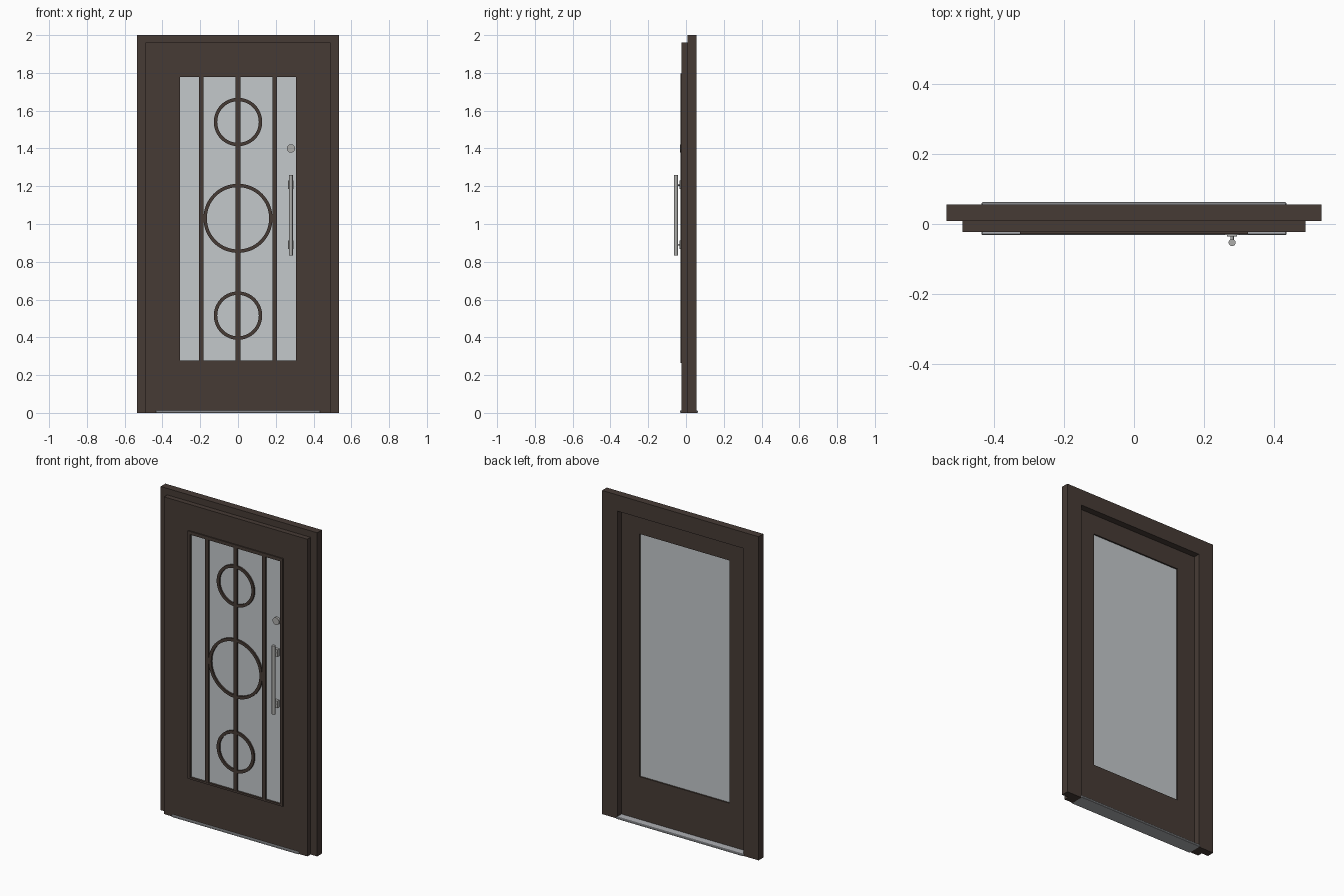
import bpy, bmesh, math
from mathutils import Matrix

cube = bpy.data.objects.get("Cube")
if cube:
    bpy.data.objects.remove(cube, do_unlink=True)


def material(name, rgb, roughness=0.6):
    mat = bpy.data.materials.new(name)
    mat.use_nodes = True
    mat.diffuse_color = (*rgb, 1)
    bsdf = mat.node_tree.nodes["Principled BSDF"]
    bsdf.inputs["Base Color"].default_value = (*rgb, 1)
    bsdf.inputs["Roughness"].default_value = roughness
    return mat


WOOD = material("dark_brown_wood", (0.062, 0.044, 0.036))
GLASS = material("pale_glass", (0.55, 0.58, 0.60), 0.3)
STEEL = material("satin_steel", (0.42, 0.42, 0.41), 0.4)
ALUMINIUM = material("aluminium", (0.42, 0.43, 0.45), 0.4)


def finish(name, bm, mat, smooth=False):
    bmesh.ops.recalc_face_normals(bm, faces=bm.faces)
    mesh = bpy.data.meshes.new(name)
    bm.to_mesh(mesh)
    bm.free()
    mesh.materials.append(mat)
    obj = bpy.data.objects.new(name, mesh)
    bpy.context.collection.objects.link(obj)
    if smooth:
        bpy.ops.object.select_all(action="DESELECT")
        obj.select_set(True)
        bpy.context.view_layer.objects.active = obj
        bpy.ops.object.shade_smooth_by_angle()
    return obj


def box(name, x, y, z, mat):
    """Box from (min, max) pairs."""
    bm = bmesh.new()
    bmesh.ops.create_cube(bm, size=1)
    for v in bm.verts:
        v.co = [lo + (c + 0.5) * (hi - lo) for c, (lo, hi) in zip(v.co, (x, y, z))]
    return finish(name, bm, mat)


def prism(name, outline, y, mat):
    """Outline in x, z pushed through the depth y."""
    bm = bmesh.new()
    face = bm.faces.new([bm.verts.new((px, y[0], pz)) for px, pz in outline])
    new = bmesh.ops.extrude_face_region(bm, geom=[face])["geom"]
    verts = [g for g in new if isinstance(g, bmesh.types.BMVert)]
    bmesh.ops.translate(bm, verts=verts, vec=(0, y[1] - y[0], 0))
    return finish(name, bm, mat)


def arch(name, inner, outer, top_in, top_out, y):
    """Square three-sided surround, open at the floor."""
    right = [(outer, 0), (outer, top_out), (-outer, top_out), (-outer, 0)]
    left = [(-inner, 0), (-inner, top_in), (inner, top_in), (inner, 0)]
    return prism(name, right + left, y, WOOD)


def rod(name, centre, radius, length, axis, mat, sides=32):
    bm = bmesh.new()
    turn = Matrix.Rotation(math.pi / 2, 4, "X") if axis == "Y" else Matrix()
    bmesh.ops.create_cone(bm, cap_ends=True, segments=sides, radius1=radius, radius2=radius,
                          depth=length, matrix=Matrix.Translation(centre) @ turn)
    return finish(name, bm, mat, True)


def ring(name, z, radius, width, y, sides=64):
    """Flat hoop facing the front."""
    bm = bmesh.new()
    loops = []
    for i in range(sides):
        a = 2 * math.pi * i / sides
        section = [(radius, y[0]), (radius, y[1]), (radius - width, y[1]), (radius - width, y[0])]
        loops.append([bm.verts.new((r * math.cos(a), d, z + r * math.sin(a))) for r, d in section])
    for i, a in enumerate(loops):
        b = loops[(i + 1) % sides]
        for j in range(4):
            k = (j + 1) % 4
            bm.faces.new((a[j], a[k], b[k], b[j]))
    return finish(name, bm, WOOD, True)


BACK, FRONT = 0.055, -0.0225
LEAF = (-0.021, 0.015)
BEAD = (-0.028, 0.015)
BARS = (-0.027, -0.014)

# Surround: deep jamb with a casing behind it
arch("outer_casing", 0.49, 0.535, 1.96, 2.0, (0.009, BACK))
arch("door_jamb", 0.43, 0.49, 1.9, 1.96, (FRONT, BACK))

# Door leaf: stiles and rails
for side, s in (("left", 1), ("right", -1)):
    box(side + "_stile", sorted((s * 0.325, s * 0.43)), LEAF, (0.012, 1.9), WOOD)
box("top_rail", (-0.325, 0.325), LEAF, (1.797, 1.9), WOOD)
box("bottom_rail", (-0.325, 0.325), LEAF, (0.012, 0.265), WOOD)

# Glazing with its retaining beads
box("glass_pane", (-0.315, 0.315), (-0.016, 0.006), (0.268, 1.785), GLASS)
for side, s in (("left", 1), ("right", -1)):
    box(side + "_glazing_bead", sorted((s * 0.307, s * 0.325)), BEAD, (0.265, 1.797), WOOD)
box("top_glazing_bead", (-0.307, 0.307), BEAD, (1.777, 1.797), WOOD)
box("bottom_glazing_bead", (-0.307, 0.307), BEAD, (0.265, 0.277), WOOD)

# Decorative bars and rings on the glass
for name, x in (("right_bar", -0.194), ("centre_bar", 0), ("left_bar", 0.194)):
    box(name, (x - 0.012, x + 0.012), BARS, (0.277, 1.777), WOOD)
for name, z, r in (("upper_ring", 1.54, 0.128), ("middle_ring", 1.03, 0.183), ("lower_ring", 0.515, 0.128)):
    ring(name, z, r, 0.018, (BARS[0] + 0.001, BARS[1]))

# Pull handle and lock
HX = 0.28
rod("pull_handle", (HX, -0.053, 1.047), 0.01, 0.425, "Z", STEEL)
for name, z in (("upper", 1.207), ("lower", 0.89)):
    box(name + "_handle_mount", (HX - 0.014, HX + 0.014), (-0.035, -0.015), (z - 0.022, z + 0.022), STEEL)
    rod(name + "_handle_stem", (HX, -0.041, z), 0.005, 0.02, "Y", STEEL, 16)
rod("lock_rosette", (HX, -0.023, 1.4), 0.022, 0.016, "Y", STEEL)

# Threshold
sill = box("threshold", (-0.435, 0.435), (-0.032, 0.063), (0, 0.013), ALUMINIUM)
bevel = sill.modifiers.new("softened_edges", "BEVEL")
bevel.width = 0.003
bevel.segments = 1
